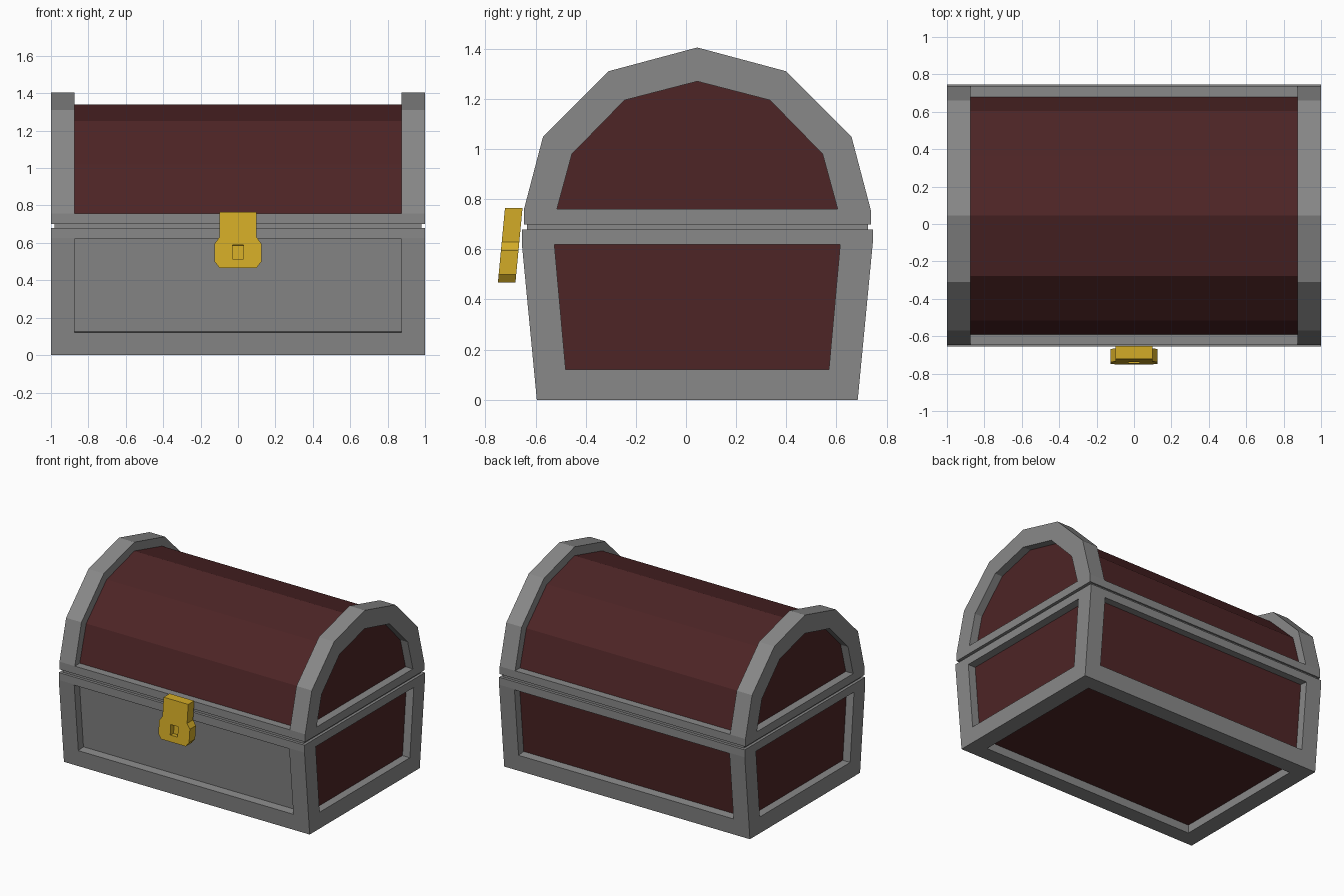
import bpy
import bmesh
from mathutils import Vector

if "Cube" in bpy.data.objects:
    bpy.data.objects.remove(bpy.data.objects["Cube"], do_unlink=True)

MID = 0.045      # chest centre line in y
DEPTH = 0.06     # depth of the framed panels
POST = 0.875     # inner edge of the corner posts


def material(name, color):
    mat = bpy.data.materials.new(name)
    mat.use_nodes = True
    mat.diffuse_color = (*color, 1)
    mat.node_tree.nodes["Principled BSDF"].inputs["Base Color"].default_value = (*color, 1)
    return mat


GREY = material("grey_metal", (0.25, 0.25, 0.25))
RED = material("dark_red_wood", (0.075, 0.018, 0.019))
GOLD = material("gold", (0.65, 0.41, 0.02))


def mirrored(half):
    """Close a half profile by mirroring it across the centre line."""
    return half + [(-u, v) for u, v in reversed(half) if u > 0]


def prism(profile, place, a, b):
    """Extrude a 2D profile from a to b; place maps (u, v, w) to a point."""
    bm = bmesh.new()
    ends = [[bm.verts.new(place(u, v, w)) for u, v in profile] for w in (a, b)]
    for loop in ends:
        bm.faces.new(loop)
    n = len(profile)
    for i in range(n):
        j = (i + 1) % n
        bm.faces.new((ends[0][i], ends[0][j], ends[1][j], ends[1][i]))
    bmesh.ops.recalc_face_normals(bm, faces=bm.faces)
    return bm


def across(u, v, w):
    return Vector((w, u + MID, v))


def recess(bm, face, target, depth, mat=0):
    """Cut a sunken panel whose outline is given by target(vertex, normal)."""
    normal = face.normal.copy()
    bmesh.ops.inset_individual(bm, faces=[face], thickness=0)
    for v in face.verts:
        v.co = target(v.co.copy(), normal)
    face.normal_update()
    bmesh.ops.inset_individual(bm, faces=[face], thickness=0)
    for v in face.verts:
        v.co -= normal * depth
    face.material_index = mat


def finish(name, bm, *mats):
    mesh = bpy.data.meshes.new(name)
    bm.to_mesh(mesh)
    bm.free()
    for m in mats:
        mesh.materials.append(m)
    obj = bpy.data.objects.new(name, mesh)
    bpy.context.collection.objects.link(obj)


def slab(name, half_y, z0, z1, half_x):
    profile = mirrored([(half_y, z0), (half_y, z1)])
    finish(name, prism(profile, across, -half_x, half_x), GREY)


# Tapered base with framed panels on the four sides and the underside
def base_panel(co, normal):
    x = max(-POST, min(POST, co.x))
    z = 0 if normal.z < -0.9 else max(0.12, min(0.62, co.z))
    if abs(normal.y) > 0.9:
        half = 0.64 + 0.06 * z / 0.625
    else:
        half = 0.525 + 0.09 * max(0, z - 0.12)
    if abs(normal.x) > 0.9:
        x = co.x
    return Vector((x, MID + (half if co.y > MID else -half), z))


bm = prism(mirrored([(0.64, 0), (0.70, 0.625)]), across, -1, 1)
for f in list(bm.faces):
    if f.normal.z < 0.9:
        # the front panel is metal, the others are wood
        recess(bm, f, base_panel, DEPTH, 0 if f.normal.y < -0.9 else 1)
finish("chest_base", bm, GREY, RED)

# Rims of base and lid with a narrow seam between
slab("base_rim", 0.70, 0.625, 0.68, 1)
slab("seam", 0.68, 0.66, 0.72, 0.98)
slab("lid_rim", 0.692, 0.70, 0.757, 1)

# Faceted arches at both ends of the lid, with sunken wooden panels
arch = mirrored([(0.692, 0.757), (0.615, 1.05), (0.355, 1.31), (0, 1.405)])
opening = mirrored([(0.56, 0.76), (0.50, 0.98), (0.29, 1.195), (0, 1.27)])


def arch_panel(co, normal):
    i = min(range(len(arch)),
            key=lambda k: abs(arch[k][0] + MID - co.y) + abs(arch[k][1] - co.z))
    return across(*opening[i], co.x)


for side, name in ((1, "left"), (-1, "right")):
    bm = prism(arch, across, side * POST, side)
    outer = max(bm.faces, key=lambda f: f.normal.x * side)
    recess(bm, outer, arch_panel, DEPTH, 1)
    finish(name + "_lid_arch", bm, GREY, RED)

# Wooden barrel of the lid
barrel = mirrored([(0.635, 0.757), (0.56, 1.02), (0.322, 1.253), (0, 1.34)])
finish("lid_barrel", prism(barrel, across, -POST, POST), RED)


# Leaning lock plate with a square keyhole
def on_lock(u, v, w):
    return Vector((u, w - 0.652 - (0.765 - v) * 0.095, v))


def keyhole(co, normal):
    z = 0.515 + (co.z - 0.47) * 0.25
    x = 0.03 if co.x > 0 else -0.03
    return on_lock(x, z, -0.07)


plate = mirrored([(0.10, 0.467), (0.125, 0.50), (0.125, 0.595), (0.10, 0.63), (0.10, 0.765)])
bm = prism(plate, on_lock, 0, -0.07)
front = min(bm.faces, key=lambda f: f.normal.y)
recess(bm, front, keyhole, 0.04)
finish("lock", bm, GOLD)
